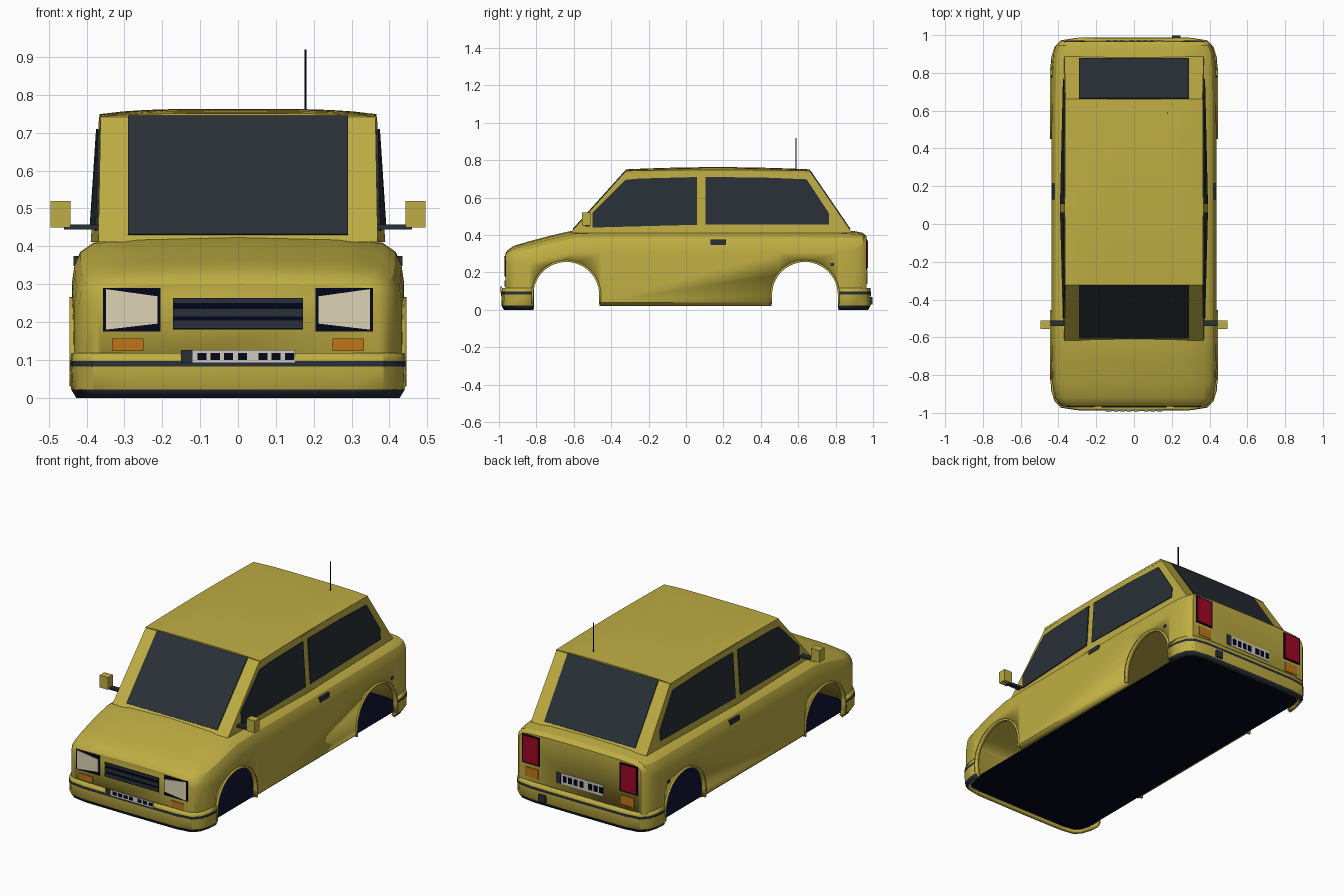
import bpy, bmesh, math
from mathutils import Vector

if "Cube" in bpy.data.objects:
    bpy.data.objects.remove(bpy.data.objects["Cube"])


def material(name, rgb):
    m = bpy.data.materials.new(name)
    m.use_nodes = True
    m.diffuse_color = (*rgb, 1)
    m.node_tree.nodes["Principled BSDF"].inputs["Base Color"].default_value = (*rgb, 1)
    return m


PAINT = material("mustard_paint", (0.52, 0.42, 0.056))
GLASS = material("dark_glass", (0.022, 0.03, 0.038))
NAVY = material("navy_black", (0.001, 0.0015, 0.01))
TRIM = material("slate_trim", (0.022, 0.029, 0.038))
LENS = material("cream_lens", (0.72, 0.65, 0.46))
ORANGE = material("orange_lens", (0.52, 0.18, 0.009))
RED = material("red_lens", (0.34, 0.002, 0.016))
WHITE = material("plate_grey", (0.62, 0.59, 0.52))


def activate(ob):
    bpy.ops.object.select_all(action="DESELECT")
    ob.select_set(True)
    bpy.context.view_layer.objects.active = ob


def smooth_shade(ob):
    activate(ob)
    bpy.ops.object.shade_smooth_by_angle(angle=math.radians(30))


def make(name, bm, mats, fix=True):
    if fix:
        bmesh.ops.recalc_face_normals(bm, faces=bm.faces)
    me = bpy.data.meshes.new(name)
    bm.to_mesh(me)
    bm.free()
    for m in mats:
        me.materials.append(m)
    ob = bpy.data.objects.new(name, me)
    bpy.context.collection.objects.link(ob)
    return ob


def thicken(ob, thickness, offset=-1):
    mod = ob.modifiers.new("thickness", "SOLIDIFY")
    mod.thickness, mod.offset = thickness, offset
    return mod


def plate(name, pts, push, mat):
    """Thin panel: a polygon extruded along the vector push."""
    bm = bmesh.new()
    low = [bm.verts.new(p) for p in pts]
    high = [bm.verts.new(Vector(p) + Vector(push)) for p in pts]
    bm.faces.new(low)
    bm.faces.new(high)
    for i in range(len(pts)):
        j = (i + 1) % len(pts)
        bm.faces.new((low[i], low[j], high[j], high[i]))
    return make(name, bm, [mat])


def box(name, a, b, mat):
    return plate(name, [(a[0], a[1], a[2]), (b[0], a[1], a[2]), (b[0], b[1], a[2]), (a[0], b[1], a[2])],
                 (0, 0, b[2] - a[2]), mat)


def rect(name, x0, x1, z0, z1, y, t, mat):
    """Upright panel on the nose or tail, pushed outward from y."""
    pts = [(x0, y, z0), (x1, y, z0), (x1, y, z1), (x0, y, z1)]
    return plate(name, pts, (0, math.copysign(t, y), 0), mat)


# Lower body: cross-sections lofted from nose to tail
STATIONS = [  # y, half width, top height, shoulder softness
    (-.966, .372, .300, .4), (-.955, .395, .318, .6), (-.92, .42, .342, .8), (-.84, .433, .366, 1),
    (-.72, .437, .398, 1), (-.6, .438, .425, 1), (-.45, .438, .428, 1), (.5, .438, .428, 1),
    (.82, .435, .427, 1), (.9, .428, .421, .9), (.945, .412, .412, .6), (.966, .39, .392, .4)]
SHOULDER = [(1, .12), (.985, .075), (.95, .042), (.87, .018), (.6, .005), (0, 0)]
bm = bmesh.new()
rings = []
for y, w, top, s in STATIONS:
    half = [(.95 * w, .02), (w, .04)] + [(k * w, top - s * d) for k, d in SHOULDER]
    full = half + [(-x, z) for x, z in reversed(half[:-1])]
    rings.append([bm.verts.new((x, y, z)) for x, z in full])
n = len(rings[0])
for a, b in zip(rings, rings[1:]):
    for i in range(n):
        j = (i + 1) % n
        f = bm.faces.new((a[i], a[j], b[j], b[i]))
        f.material_index = 1 if i == n - 1 else 0
bm.faces.new(rings[0])
bm.faces.new(rings[-1])
body = make("body", bm, [PAINT, NAVY])


# Wheel arches: openings through both flanks with slim flared lips
def arch(yc, r, bottom):
    curve = [(yc + r * math.cos(math.pi * i / 24), .08 + r * math.sin(math.pi * i / 24)) for i in range(25)]
    return [(yc + r, bottom)] + curve + [(yc - r, bottom)]


for end, yc in (("front", -.64), ("rear", .636)):
    cutter = plate("arch_cutter", [(-.6, y, z) for y, z in arch(yc, .178, -.1)], (1.2, 0, 0), NAVY)
    cutter.hide_render = True
    cut = body.modifiers.new("arch", "BOOLEAN")
    cut.operation, cut.solver, cut.object = "DIFFERENCE", "EXACT", cutter
    cut.material_mode = "TRANSFER"
    activate(body)
    bpy.ops.object.modifier_apply(modifier=cut.name)
    bpy.data.objects.remove(cutter)
    for side, s in (("left", 1), ("right", -1)):
        bm = bmesh.new()
        path = arch(yc, .181, .03)
        rows = [[bm.verts.new((s * x, y, z)) for y, z in path] for x in (.422, .445)]
        for i in range(len(path) - 1):
            bm.faces.new((rows[0][i], rows[0][i + 1], rows[1][i + 1], rows[1][i]))
        lip = make(f"{end}_{side}_arch_lip", bm, [PAINT])
        smooth_shade(lip)
        thicken(lip, .01, 0)

# Hollow shell: drop the underside and the tunnel walls left by the cuts
bm = bmesh.new()
bm.from_mesh(body.data)
inner = [f for f in bm.faces if f.material_index == 1]
bmesh.ops.delete(bm, geom=inner, context="FACES")
bm.to_mesh(body.data)
bm.free()
smooth_shade(body)
thicken(body, .008)

# Floor: one flat sheet from bumper to bumper
bm = bmesh.new()
bm.faces.new([bm.verts.new((sx * x, sy * y, .021)) for sx, sy, x, y in (
    (-1, -1, .41, .9), (-1, -1, .36, .962), (1, -1, .36, .962), (1, -1, .41, .9),
    (1, 1, .41, .9), (1, 1, .36, .962), (-1, 1, .36, .962), (-1, 1, .41, .9))])
make("floor", bm, [NAVY])

# Bumpers: hollow wraps with a trim strip and a dark lower edge, painted inside
PLAN = [(.443, .815), (.438, .885), (.42, .94), (.385, .973), (.3, .986), (0, .988)]
LEVELS = [(0, .965), (.022, .995), (.082, 1), (.097, 1), (.118, .992)]
BANDS = [1, 0, 1, 0]
for end, s in (("front", -1), ("rear", 1)):
    path = PLAN + [(-x, y) for x, y in reversed(PLAN[:-1])]
    bm = bmesh.new()
    rows = [[bm.verts.new((x * k, s * (y if y < .82 else y - (1 - k) * .4), z)) for x, y in path]
            for z, k in LEVELS]
    for lvl, band in enumerate(BANDS):
        for i in range(len(path) - 1):
            quad = [rows[lvl][i], rows[lvl][i + 1], rows[lvl + 1][i + 1], rows[lvl + 1][i]]
            f = bm.faces.new(quad if s > 0 else quad[::-1])
            f.material_index = band
    bumper = make(f"{end}_bumper", bm, [PAINT, TRIM, PAINT], False)
    smooth_shade(bumper)
    mod = thicken(bumper, .022)
    mod.material_offset = mod.material_offset_rim = 2

# Cabin: tapered, slightly bowed sides and slanted screens
LOW, HIGH, MID = .412, .742, .083
FRONT, REAR = (-.618, -.322), (.888, .662)


def slant(ends, z):
    return ends[0] + (ends[1] - ends[0]) * (z - LOW) / (HIGH - LOW)


def cabin_x(y, z):
    """Half width: widest at the centre pillar, narrowing to the corners."""
    tip = slant(FRONT if y < MID else REAR, z)
    return slant((.389, .367), z) - slant((.02, .004), z) * (y - MID) / (tip - MID)


bm = bmesh.new()
rows = []
for z in (LOW, HIGH):
    side = [(cabin_x(y, z), y) for y in (slant(FRONT, z), MID, slant(REAR, z))]
    outline = side + [(-x, y) for x, y in reversed(side)]
    rows.append([bm.verts.new((x, y, z)) for x, y in outline])
for i in range(6):
    j = (i + 1) % 6
    bm.faces.new((rows[0][i], rows[0][j], rows[1][j], rows[1][i]))
bm.faces.new(rows[1])
make("cabin", bm, [PAINT])

# Roof: gently domed grid with a thin edge
bm = bmesh.new()
bmesh.ops.create_grid(bm, x_segments=12, y_segments=12, size=1)
for v in bm.verts:
    u, w = v.co.x, v.co.y
    v.co = (u * .366, .17 + w * .493, .743 + .008 * (1 - u ** 4) + .012 * (1 - w * w) * (1 - .5 * u ** 4))
thicken(make("roof", bm, [PAINT]), .012)

# Windscreen and rear window
for name, ends, s in (("windscreen", FRONT, -1), ("rear_window", REAR, 1)):
    z0, z1 = .43, .742
    pts = [(-.29, slant(ends, z0), z0), (.29, slant(ends, z0), z0),
           (.29, slant(ends, z1), z1), (-.29, slant(ends, z1), z1)]
    plate(name, pts, (0, s * .004, .003), GLASS)

# Side details, mirrored
FRONT_GLASS = [(-.5, .44), (-.5, .52), (-.325, .695), (-.25, .702), (.06, .71), (.06, .455)]
REAR_GLASS = [(.105, .455), (.105, .71), (.4, .708), (.645, .698), (.765, .515), (.765, .455)]
for s, side in ((1, "left"), (-1, "right")):
    for name, pts in (("front_side_window", FRONT_GLASS), ("rear_side_window", REAR_GLASS)):
        outline = [(s * (cabin_x(y, z) - .003), y, z) for y, z in pts]
        plate(f"{side}_{name}", outline, (s * .009, 0, 0), GLASS)
    box(f"{side}_door_handle", (s * .415, .13, .348), (s * .435, .215, .375), TRIM)
    box(f"{side}_filler_cap", (s * .425, .773, .234), (s * .439, .79, .25), TRIM)
    box(f"{side}_mirror_stem", (s * .365, -.54, .445), (s * .46, -.512, .458), TRIM)
    box(f"{side}_mirror", (s * .442, -.555, .45), (s * .495, -.51, .52), PAINT)

    # Lamps
    rect(f"{side}_headlight_frame", s * .205, s * .356, .175, .29, -.964, .005, NAVY)
    lens = [(.212, .196), (.348, .18), (.348, .287), (.212, .268)]
    plate(f"{side}_headlight", [(s * x, -.968, z) for x, z in lens], (0, -.004, 0), LENS)
    rect(f"{side}_indicator", s * .25, s * .333, .124, .156, -.964, .006, ORANGE)
    rect(f"{side}_tail_lamp_frame", s * .255, s * .37, .212, .378, .964, .005, NAVY)
    rect(f"{side}_tail_lamp", s * .264, s * .361, .22, .37, .968, .004, RED)
    rect(f"{side}_rear_indicator", s * .265, s * .348, .138, .192, .964, .006, ORANGE)

# Grille with horizontal bars
rect("grille", -.172, .172, .18, .263, -.964, .005, NAVY)
for z in (.184, .215, .25):
    rect("grille_bar", -.172, .172, z, z + .02 if z < .25 else .263, -.967, .005, TRIM)

# Number plates with plain blocks
for end, y, z, h, s in (("front", -.985, .093, .033, 1), ("rear", .964, .152, .062, -1)):
    out = math.copysign(.003, y)
    rect(f"{end}_number_plate", -.15, .15, z, z + h, y, .005, WHITE)
    rect(f"{end}_plate_badge", s * -.15, s * -.12, z, z + h, y + out, .004, TRIM)
    for x in (-.095, -.06, -.025, .012, .066, .1, .136):
        rect(f"{end}_plate_block", s * x - .012, s * x + .012, z + h * .22, z + h * .78, y + out, .004, NAVY)

# Tow fitting and aerial
box("tow_fitting", (.202, .975, .028), (.245, .998, .068), TRIM)
bm = bmesh.new()
bmesh.ops.create_cone(bm, cap_ends=True, segments=8, radius1=.003, radius2=.003, depth=.17)
aerial = make("aerial", bm, [NAVY])
aerial.location = (.178, .588, .835)
